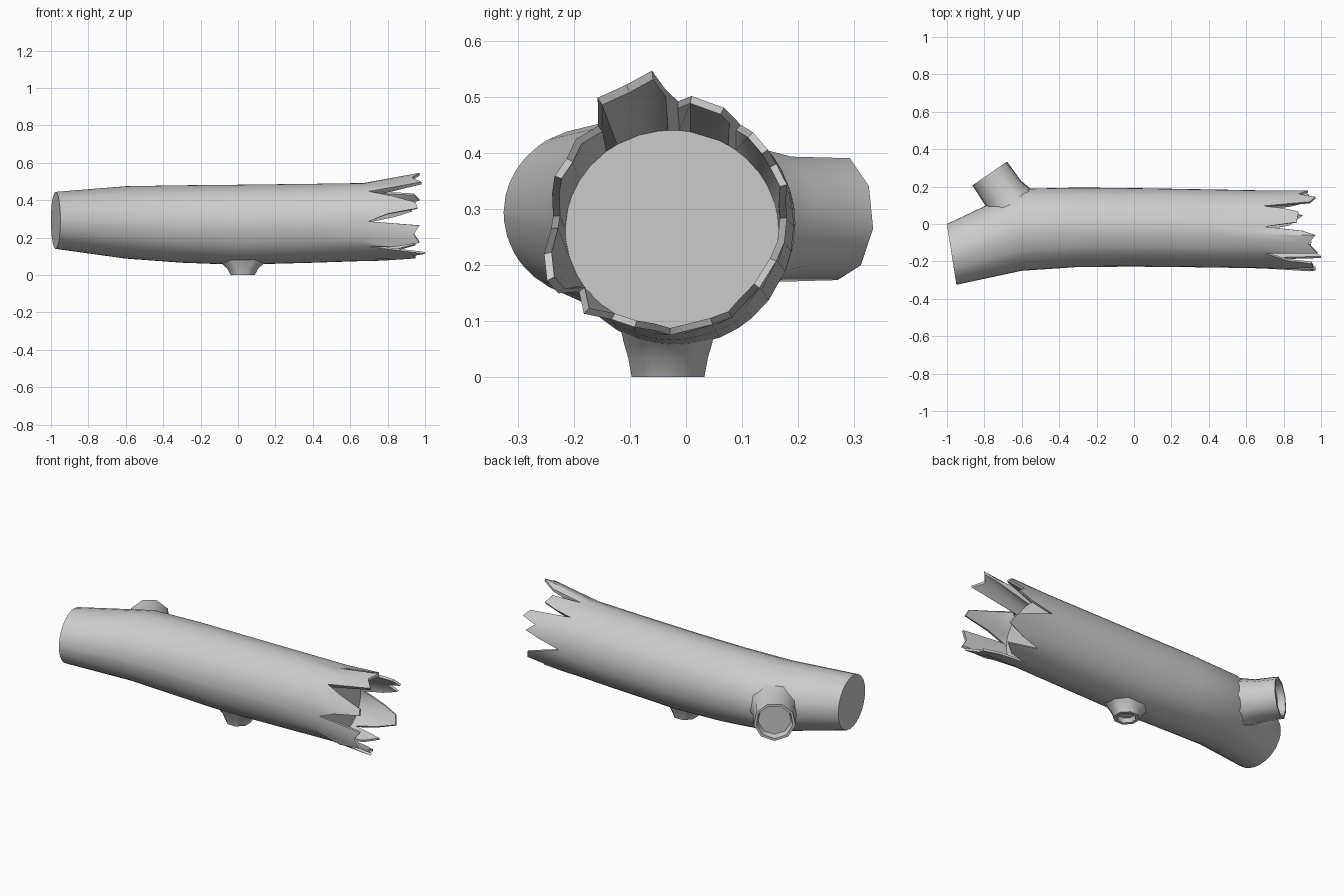
import bpy, bmesh
from math import sin, cos, radians, pi
from mathutils import Vector

if "Cube" in bpy.data.objects:
    bpy.data.objects.remove(bpy.data.objects["Cube"])


def loft(name, rings, cap_start=True, cap_end=True, angle=35):
    """Skin a series of equal-count rings into one smooth-by-angle object."""
    bm = bmesh.new()
    rows = [[bm.verts.new(p) for p in ring] for ring in rings]
    n = len(rows[0])
    for a, b in zip(rows, rows[1:]):
        for i in range(n):
            j = (i + 1) % n
            bm.faces.new((a[i], a[j], b[j], b[i]))
    if cap_start:
        bm.faces.new(rows[0][::-1])
    if cap_end:
        bm.faces.new(rows[-1])
    bmesh.ops.recalc_face_normals(bm, faces=bm.faces[:])
    me = bpy.data.meshes.new(name)
    bm.to_mesh(me)
    bm.free()
    ob = bpy.data.objects.new(name, me)
    bpy.context.collection.objects.link(ob)
    bpy.ops.object.select_all(action='DESELECT')
    ob.select_set(True)
    bpy.context.view_layer.objects.active = ob
    bpy.ops.object.shade_smooth_by_angle(angle=radians(angle))
    return ob


# Splintered rim: angle from +y towards +z, x of the tip, outward flare
JAGS = [
    (0, .71, 1), (8, .84, 1), (16, .93, 1.04), (27, .88, 1.02), (35, .97, 1.02), (46, .94, 1.02),
    (53, .69, 1), (58, .80, 1.02), (64, .88, 1.05), (80, .87, 1.06), (86, .70, 1),
    (92, .90, 1.1), (97, .97, 1.27), (108, .93, 1.2), (121, .98, 1.2), (128, .70, 1),
    (140, .82, 1.05), (150, .95, 1.02), (160, .96, 1.05), (168, .80, 1.03), (179, .70, 1),
    (185, .97, 1.02), (196, .94, 1.12), (207, .97, 1.18), (214, .83, 1.15), (219, .70, 1),
    (228, 1.0, 1.1), (240, .94, 1), (252, .95, .98), (262, .87, .97), (270, .72, 1),
    (276, .83, .98), (292, .90, .98), (302, .72, 1),
    (310, .84, .97), (322, .95, .97), (338, .93, .98), (348, .84, 1),
]


def section(x, y0, y1, z0, z1, slant=0.0):
    """Elliptical trunk section between the given y and z limits."""
    cy, cz, ry, rz = (y0 + y1) / 2, (z0 + z1) / 2, (y1 - y0) / 2, (z1 - z0) / 2
    return [Vector((x + slant * ry * cos(radians(a)),
                    cy + ry * cos(radians(a)),
                    cz + rz * sin(radians(a)))) for a, _, _ in JAGS]


# Trunk: sawn end, body, broken rim, inner wall and heartwood face
rings = [
    section(-.975, -.325, 0, .14, .445, -.156),
    section(-.60, -.25, .188, .088, .475),
    section(-.30, -.23, .195, .066, .48),
    section(0, -.228, .192, .055, .483),
    section(.40, -.232, .185, .066, .488),
    section(.67, -.237, .18, .075, .492),
]
mid = Vector((0, -.0285, .2835))


def rim(thickness):
    out = []
    for p, (_, x, flare) in zip(rings[5], JAGS):
        r = Vector((0, p.y, p.z)) - mid
        q = mid + r * flare * thickness
        out.append(Vector((x, q.y, q.z)))
    return out


rings += [rim(1.0), rim(.94), section(.69, -.215, .165, .085, .44)]
loft("log_trunk", rings)


# Hollow stub: profile rows are (distance along axis, half width in u, half width in v)
def stub(name, base, tip, u, profile, sides):
    base, u = Vector(base), Vector(u)
    axis = (Vector(tip) - base).normalized()
    v = axis.cross(u)
    rs = [[base + axis * d + u * ru * cos(2 * pi * (k + .5) / sides)
           + v * rv * sin(2 * pi * (k + .5) / sides) for k in range(sides)]
          for d, ru, rv in profile]
    return loft(name, rs, cap_start=False, angle=50)


# Side branch at the back near the sawn end
stub("side_branch", (-.665, .115, .285), (-.775, .275, .285), (0, 0, 1),
     [(-.08, .145, .15), (0, .128, .135), (.06, .115, .118), (.188, .112, .114),
      (.188, .098, .10), (.15, .09, .09)], 9)

# Small knot under the middle of the trunk, flaring along the log
stub("bottom_knot", (.025, -.032, .09), (.025, -.032, 0), (1, 0, 0),
     [(-.03, .22, .10), (.03, .12, .085), (.055, .09, .077), (.09, .07, .07),
      (.09, .052, .052), (.065, .045, .045)], 8)
